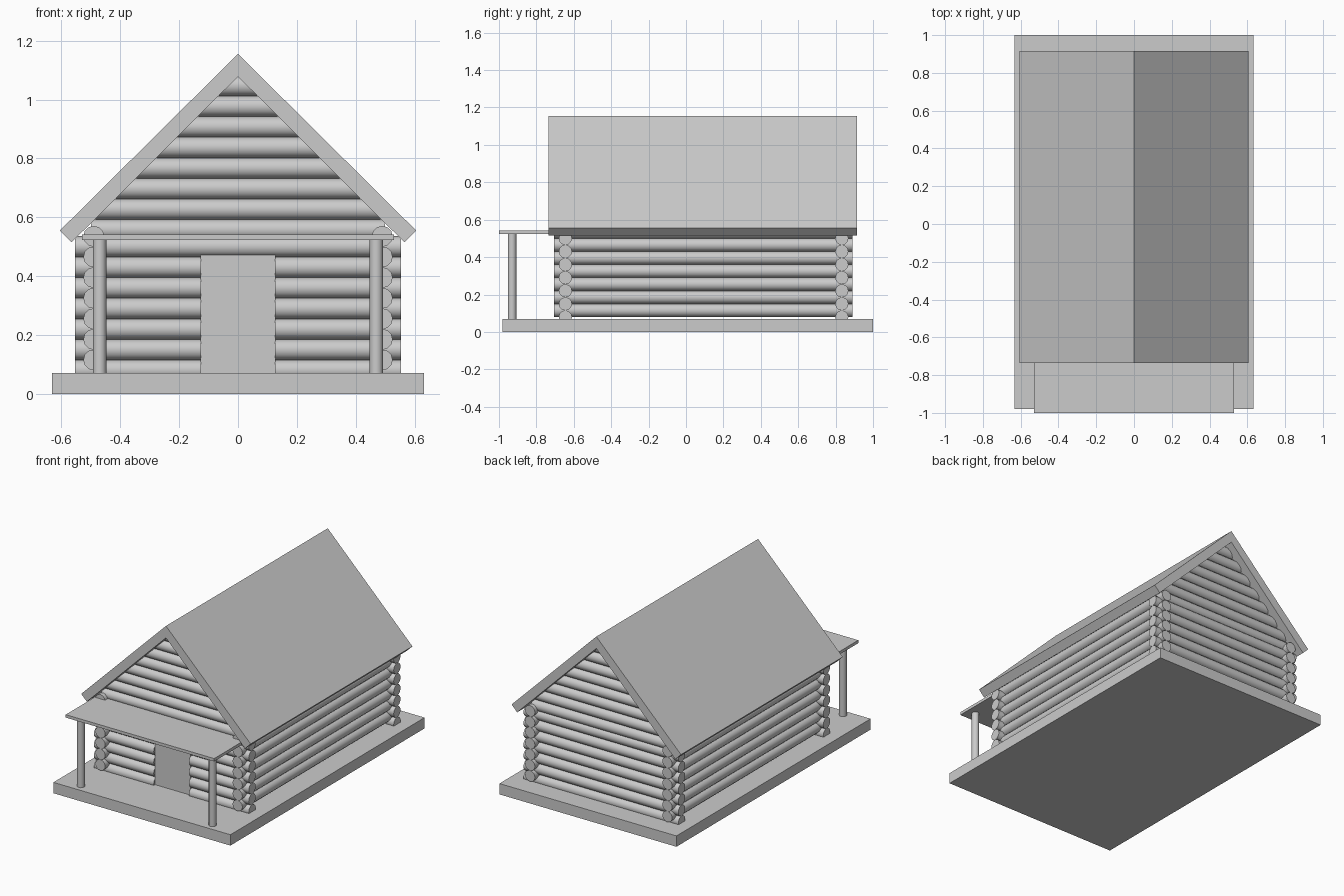
import bpy, math
from mathutils import Vector

if "Cube" in bpy.data.objects:
    bpy.data.objects.remove(bpy.data.objects["Cube"])

R = 0.0355          # log radius
PITCH = 0.07        # log spacing
BASE = 0.07         # top of the floor slab
FRONT, BACK, SIDE = -0.645, 0.833, 0.49


def smooth(ob):
    bpy.ops.object.select_all(action='DESELECT')
    ob.select_set(True)
    bpy.context.view_layer.objects.active = ob
    bpy.ops.object.shade_smooth_by_angle(angle=math.radians(40))


def box(name, lo, hi):
    lo, hi = Vector(lo), Vector(hi)
    bpy.ops.mesh.primitive_cube_add(size=1, location=(lo + hi) / 2)
    ob = bpy.context.object
    ob.name = name
    ob.scale = hi - lo
    bpy.ops.object.transform_apply(location=False, rotation=False, scale=True)
    return ob


def log(name, a, b, r=R, sides=12):
    a, b = Vector(a), Vector(b)
    d = b - a
    bpy.ops.mesh.primitive_cylinder_add(vertices=sides, radius=r, depth=d.length,
                                        location=(a + b) / 2)
    ob = bpy.context.object
    ob.name = name
    ob.rotation_mode = 'QUATERNION'
    ob.rotation_quaternion = d.to_track_quat('Z', 'Y')
    smooth(ob)
    return ob


# Floor slab
box("floor_slab", (-0.632, -0.98, 0), (0.632, 1.0, BASE))

# Front and back wall logs; the front ones leave a doorway
for k in range(7):
    z = 0.08 + PITCH * k
    log("back_wall_log", (-0.553, BACK, z), (0.553, BACK, z))
    if k < 6:
        for s in (-1, 1):
            log("front_wall_log", (s * 0.126, FRONT, z), (s * 0.553, FRONT, z))
    else:
        log("front_wall_log", (-0.553, FRONT, z), (0.553, FRONT, z))

# Side wall logs, offset by half a log so the corners interlock
for k in range(7):
    z = 0.115 + PITCH * k
    for s in (-1, 1):
        log("side_wall_log", (s * SIDE, -0.705, z), (s * SIDE, 0.891, z))

# Gable logs, shortening towards the ridge
for k in range(8):
    z = 0.557 + PITCH * k
    half = min(1.112 - z, 0.5)
    for y in (FRONT, BACK):
        log("gable_log", (-half, y, z), (half, y, z))

# Door
box("door", (-0.128, FRONT - 0.02, BASE), (0.128, FRONT + 0.02, 0.482))

# Pitched roof: chevron profile extruded along y
profile = [(0, 1.155), (0.605, 0.555), (0.565, 0.515), (0, 1.078),
           (-0.565, 0.515), (-0.605, 0.555)]
n = len(profile)
verts = [(x, y, z) for y in (-0.735, 0.915) for x, z in profile]
faces = [(i, i + n, (i + 1) % n + n, (i + 1) % n) for i in range(n)]
for o in (0, n):
    for q in ((0, 1, 2, 3), (0, 3, 4, 5)):
        faces.append(tuple(o + i for i in (q if o == 0 else q[::-1])))
mesh = bpy.data.meshes.new("roof")
mesh.from_pydata(verts, [], faces)
mesh.update()
roof = bpy.data.objects.new("roof", mesh)
bpy.context.collection.objects.link(roof)

# Porch roof and posts
box("porch_roof", (-0.53, -1.0, 0.523), (0.53, -0.645, 0.542))
for s in (-1, 1):
    log("porch_post", (s * 0.47, -0.93, BASE), (s * 0.47, -0.93, 0.525), 0.023)
